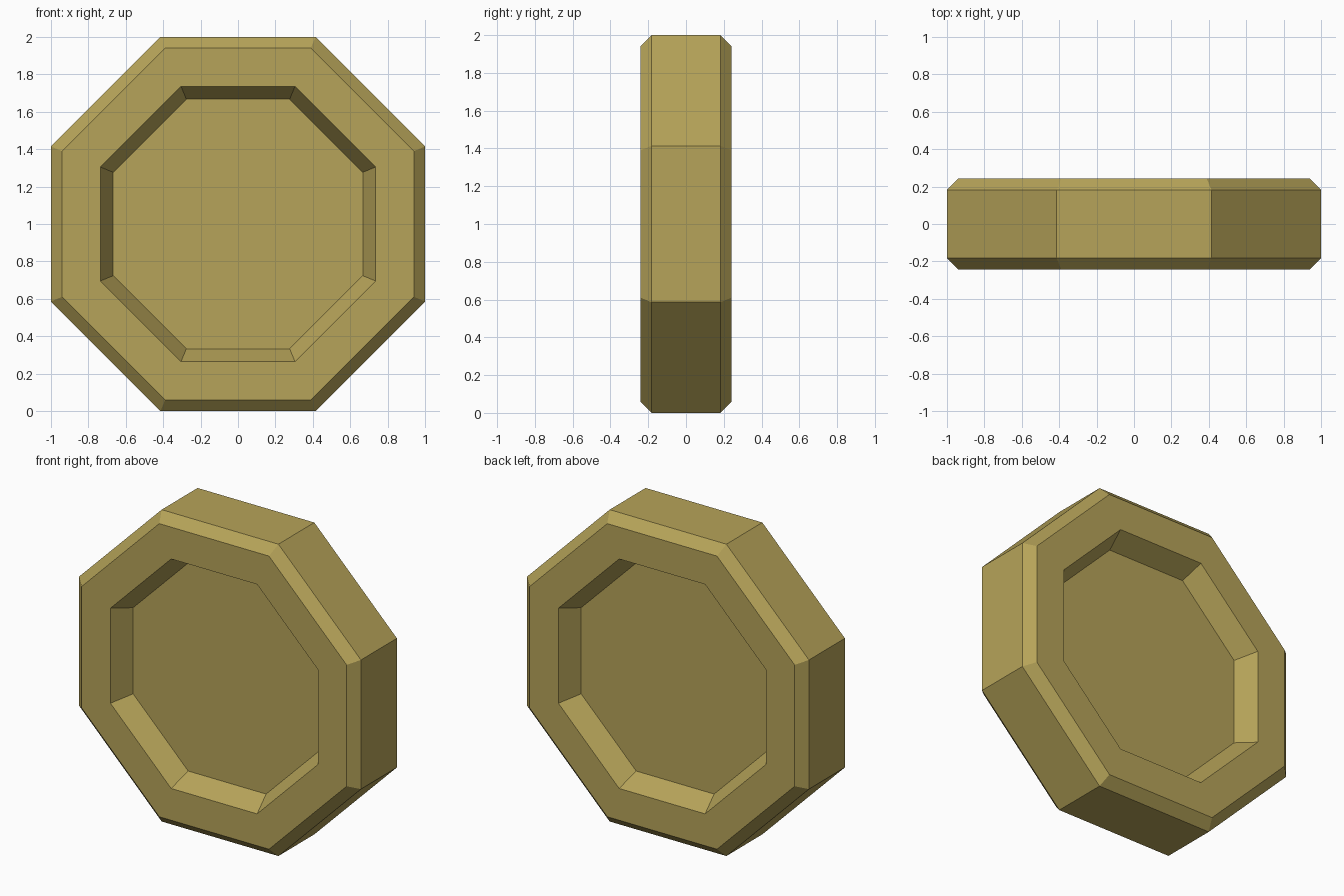
import bpy, bmesh, math

if "Cube" in bpy.data.objects:
    bpy.data.objects.remove(bpy.data.objects["Cube"])

SIDES = 8
# (apothem, y) from the front recess floor, around the rim, to the back recess floor
half = [(0.667, -0.11), (0.736, -0.242), (0.94, -0.242), (1.0, -0.182)]
profile = half + [(a, -y) for a, y in reversed(half)]

bm = bmesh.new()


def ring(apothem, y):
    r = apothem / math.cos(math.pi / SIDES)
    angles = [(i + 0.5) * 2 * math.pi / SIDES for i in range(SIDES)]
    return [bm.verts.new((r * math.cos(a), y, 1 + r * math.sin(a))) for a in angles]


# Bevelled octagonal rim with sloped recess walls
rings = [ring(a, y) for a, y in profile]
for lower, upper in zip(rings, rings[1:]):
    for i in range(SIDES):
        j = (i + 1) % SIDES
        bm.faces.new((lower[i], lower[j], upper[j], upper[i]))

# Recess floors on the front and back
bm.faces.new(rings[0])
bm.faces.new(rings[-1])
bmesh.ops.recalc_face_normals(bm, faces=bm.faces)

mesh = bpy.data.meshes.new("octagonal_disc")
bm.to_mesh(mesh)
bm.free()
disc = bpy.data.objects.new("octagonal_disc", mesh)
bpy.context.collection.objects.link(disc)

# Dull gold
mat = bpy.data.materials.new("dull_gold")
mat.diffuse_color = (0.47, 0.37, 0.10, 1)
mat.use_nodes = True
mat.node_tree.nodes["Principled BSDF"].inputs["Base Color"].default_value = mat.diffuse_color
mesh.materials.append(mat)
